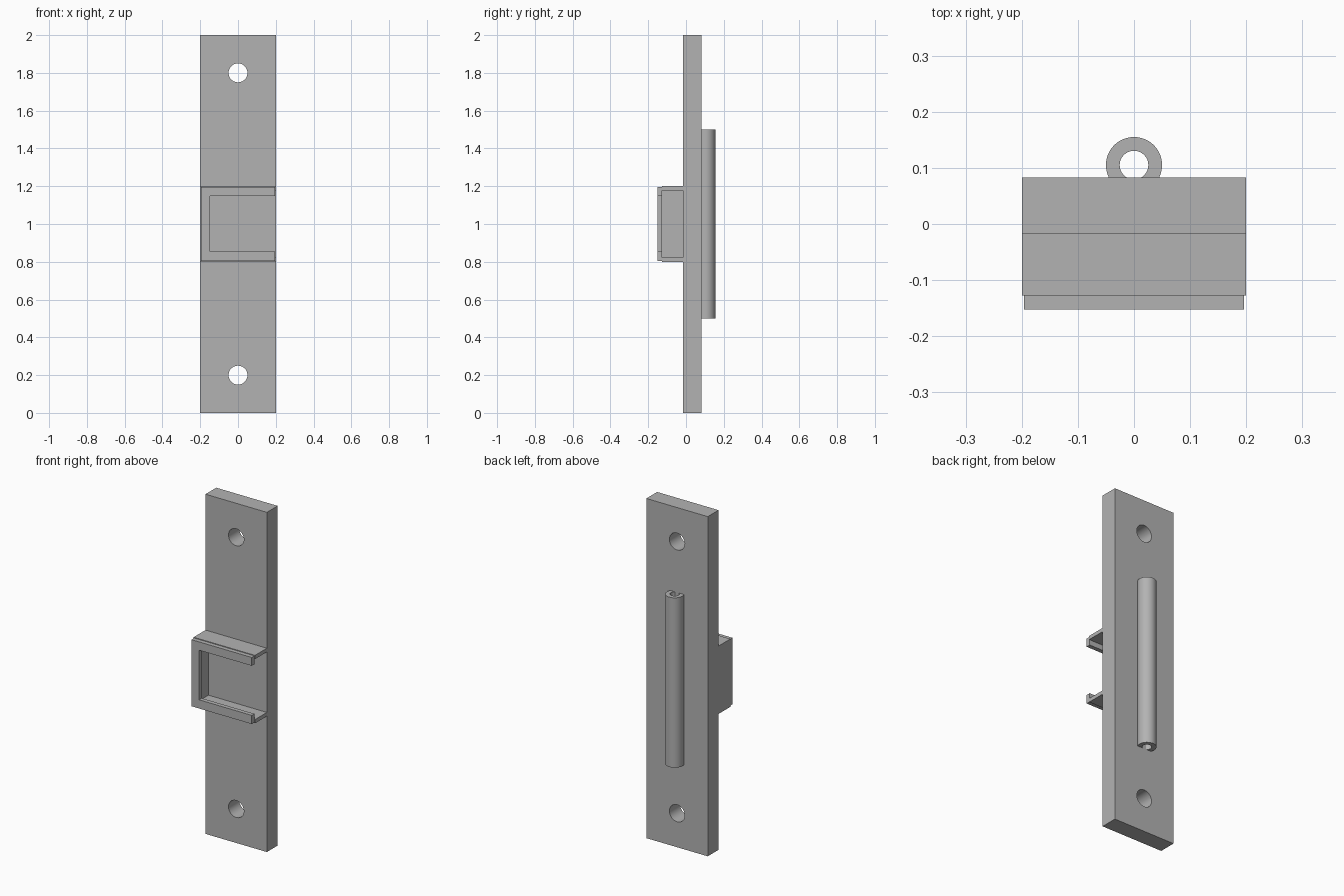
import bpy
from math import radians, asin, sin, cos, pi

cube = bpy.data.objects.get("Cube")
if cube:
    bpy.data.objects.remove(cube, do_unlink=True)

GREY = (0.45, 0.45, 0.45, 1.0)
metal = bpy.data.materials.new("plain grey")
metal.use_nodes = True
metal.diffuse_color = GREY
metal.node_tree.nodes["Principled BSDF"].inputs["Base Color"].default_value = GREY


def arc(cx, cy, r, start, end, steps):
    """Points along an arc, ends included."""
    angles = [start + (end - start) * i / steps for i in range(steps + 1)]
    return [(cx + r * cos(a), cy + r * sin(a)) for a in angles]


def c_shape(x0, x1, z0, z1, inner_x, inner_z0, inner_z1):
    """Outline of a frame that is open on its left (+x) side."""
    return [(x0, z0), (x1, z0), (x1, inner_z0), (inner_x, inner_z0),
            (inner_x, inner_z1), (x1, inner_z1), (x1, z1), (x0, z1)]


def extrude(name, outlines, low, high, upright=True):
    """Fill outlines (later ones are holes) and extrude along y, or z if not upright."""
    curve = bpy.data.curves.new(name, "CURVE")
    curve.dimensions = "2D"
    curve.fill_mode = "BOTH"
    curve.extrude = (high - low) / 2
    for outline in outlines:
        spline = curve.splines.new("POLY")
        spline.points.add(len(outline) - 1)
        for point, (u, v) in zip(spline.points, outline):
            point.co = (u, v, 0, 1)
        spline.use_cyclic_u = True
    obj = bpy.data.objects.new(name, curve)
    bpy.context.collection.objects.link(obj)
    middle = (low + high) / 2
    obj.location = (0, middle, 0) if upright else (0, 0, middle)
    obj.rotation_euler.x = radians(90) if upright else 0
    bpy.ops.object.select_all(action="DESELECT")
    obj.select_set(True)
    bpy.context.view_layer.objects.active = obj
    bpy.ops.object.convert(target="MESH")
    obj = bpy.context.object
    bpy.ops.object.mode_set(mode="EDIT")
    bpy.ops.mesh.select_all(action="SELECT")
    bpy.ops.mesh.remove_doubles(threshold=0.0001)
    bpy.ops.mesh.normals_make_consistent(inside=False)
    bpy.ops.object.mode_set(mode="OBJECT")
    bpy.ops.object.transform_apply(location=True, rotation=True, scale=True)
    bpy.ops.object.shade_smooth_by_angle(angle=radians(30))
    obj.data.materials.clear()
    obj.data.materials.append(metal)
    return obj


FRONT, BACK = -0.017, 0.083

# Back plate with two screw holes
plate = [(-0.2, 0), (0.2, 0), (0.2, 2), (-0.2, 2)]
holes = [arc(0, z, 0.05, 0, 2 * pi, 48)[:-1] for z in (0.2, 1.8)]
extrude("mounting_plate", [plate] + holes, FRONT, BACK)

# Three-sided holder on the front, with a lip along its front edge
extrude("holder_walls", [c_shape(-0.2, 0.2, 0.8, 1.2, -0.18, 0.822, 1.178)],
        -0.127, FRONT)
extrude("holder_lip", [c_shape(-0.196, 0.196, 0.804, 1.196, -0.147, 0.855, 1.147)],
        -0.152, -0.127)

# Hollow tube on the back, trimmed flush where it meets the plate
centre, outer, inner = 0.105, 0.05, 0.0255
outer_dip = asin((centre - BACK) / outer)
inner_dip = asin((centre - BACK) / inner)
ring = arc(0, centre, outer, -outer_dip, pi + outer_dip, 48)
ring += arc(0, centre, inner, pi + inner_dip, -inner_dip, 48)
extrude("back_tube", [ring], 0.5, 1.5, upright=False)
